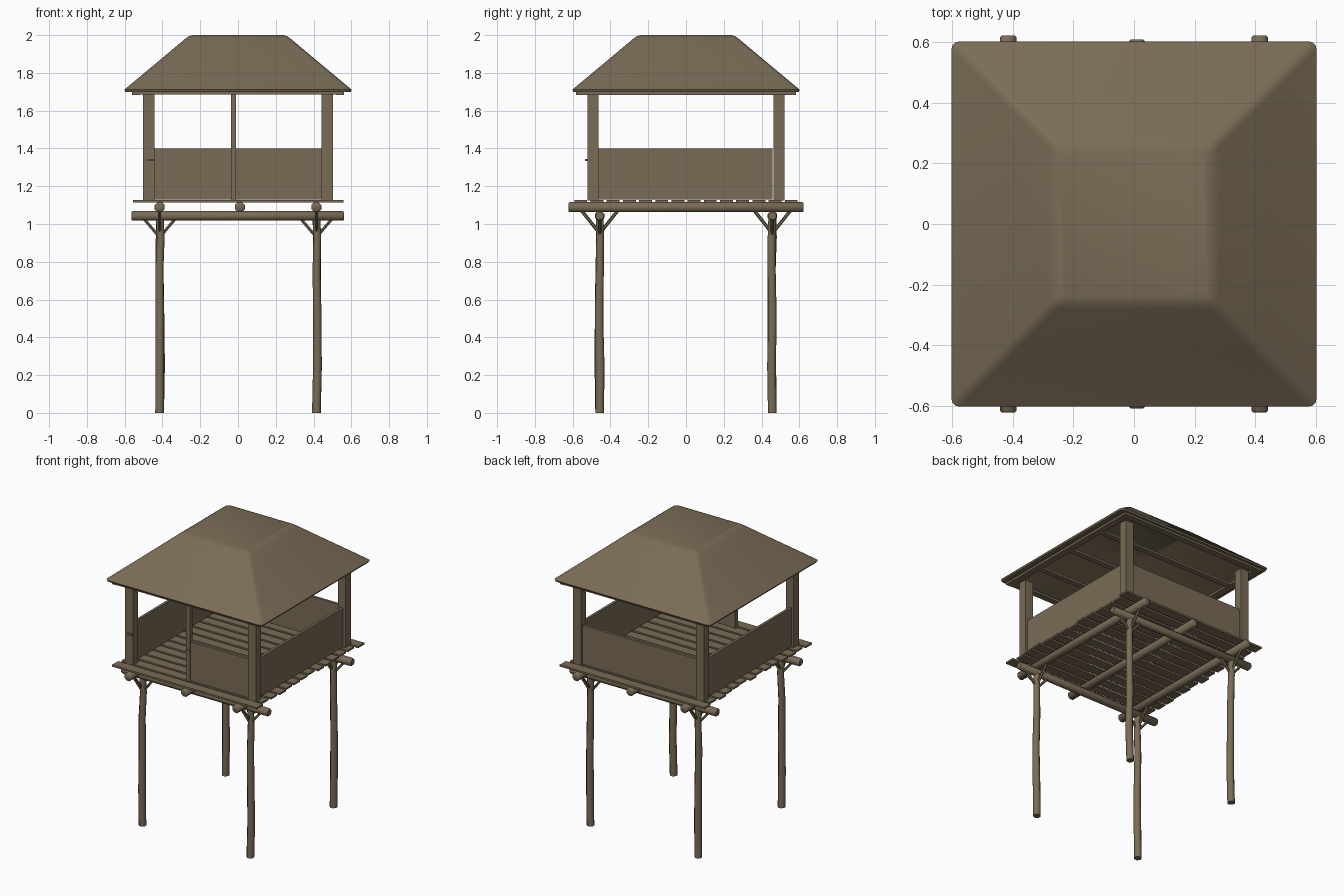
import bpy, bmesh, math, random
from mathutils import Vector

if "Cube" in bpy.data.objects:
    bpy.data.objects.remove(bpy.data.objects["Cube"])

random.seed(4)
wood = bpy.data.materials.new("weathered brown wood")
wood.diffuse_color = (0.195, 0.15, 0.093, 1)
wood.use_nodes = True
wood.node_tree.nodes["Principled BSDF"].inputs["Base Color"].default_value = wood.diffuse_color


def finish(name, bm, smooth=None):
    bmesh.ops.recalc_face_normals(bm, faces=bm.faces)
    me = bpy.data.meshes.new(name)
    bm.to_mesh(me)
    bm.free()
    me.materials.append(wood)
    ob = bpy.data.objects.new(name, me)
    bpy.context.collection.objects.link(ob)
    if smooth:
        bpy.ops.object.select_all(action='DESELECT')
        ob.select_set(True)
        bpy.context.view_layer.objects.active = ob
        bpy.ops.object.shade_smooth_by_angle(angle=math.radians(smooth))
    return ob


def box(name, x0, x1, y0, y1, z0, z1):
    bm = bmesh.new()
    bmesh.ops.create_cube(bm, size=1)
    for v in bm.verts:
        v.co = Vector(((x0 + x1) / 2 + v.co.x * (x1 - x0),
                       (y0 + y1) / 2 + v.co.y * (y1 - y0),
                       (z0 + z1) / 2 + v.co.z * (z1 - z0)))
    return finish(name, bm)


def loft(name, rings, smooth, cap=True, closed=False):
    bm = bmesh.new()
    loops = [[bm.verts.new(p) for p in r] for r in rings]
    pairs = list(zip(loops, loops[1:]))
    if closed:
        pairs.append((loops[-1], loops[0]))
    for a, b in pairs:
        n = len(a)
        for i in range(n):
            bm.faces.new((a[i], a[(i + 1) % n], b[(i + 1) % n], b[i]))
    if cap:
        bm.faces.new(loops[0])
        bm.faces.new(loops[-1])
    return finish(name, bm, smooth)


def log(name, path, radii, sides=8):
    """Round pole along a list of points, one radius per point."""
    pts = [Vector(p) for p in path]
    d = (pts[-1] - pts[0]).normalized()
    u = d.cross(Vector((0, 1, 0)) if abs(d.z) > 0.5 else Vector((0, 0, 1))).normalized()
    w = d.cross(u)
    rings = []
    for p, r in zip(pts, radii):
        rings.append([p + r * (math.cos(a) * u + math.sin(a) * w)
                      for a in [2 * math.pi * (i + 0.5) / sides for i in range(sides)]])
    return loft(name, rings, 50)


def beam(name, a, b, r):
    # straight log with softened ends
    a, b = Vector(a), Vector(b)
    e = (b - a).normalized() * 0.006
    log(name, [a, a + e, b - e, b], [r * 0.8, r, r, r * 0.8])


LX, LY = 0.415, 0.457

# stilts with slight bends, and corner braces
for sx in (-1, 1):
    for sy in (-1, 1):
        x, y = sx * LX, sy * LY
        path = [(x, y, 0)]
        for z in (0.25, 0.5, 0.75, 0.93):
            path.append((x + random.uniform(-0.002, 0.007), y + random.uniform(-0.005, 0.004), z))
        path.append((x, y, 1.05))
        log("stilt", path, [0.025, 0.025, 0.024, 0.023, 0.022, 0.022])
        for d in (-1, 1):
            log("brace_across", [(x, y, 0.93), (x + d * 0.085, y, 1.03)], [0.009, 0.009], 6)
            log("brace_along", [(x, y, 0.95), (x, y + d * 0.095, 1.07)], [0.009, 0.009], 6)

# logs carrying the floor
for sy in (-1, 1):
    beam("cross_log", (-0.565, sy * LY, 1.043), (0.562, sy * LY, 1.043), 0.027)
for x, e in ((-LX, 0.622), (0.01, 0.608), (LX, 0.622)):
    beam("floor_log", (x, -e, 1.089), (x, e, 1.089), 0.029)

# floor planks
N = 14
pitch = 1.2 / N
for i in range(N):
    y = -0.6 + pitch * (i + 0.5)
    j, k = random.uniform(-0.02, 0.005), random.uniform(-0.02, 0.005)
    if i in (0, N - 1):
        j = k = 0.005
    box("floor_plank", -0.55 - j, 0.553 + k, y - 0.034, y + 0.034, 1.115, 1.127)

# corner posts, middle door post
for sx in (-1, 1):
    for sy in (-1, 1):
        x, y = sx * 0.473, sy * 0.492
        box("corner_post", x - 0.03, x + 0.03, y - 0.029, y + 0.029, 1.125, 1.69)
box("door_post", -0.038, -0.01, -0.515, -0.485, 1.125, 1.69)

# half-height walls: both sides, back, and right half of the front
for sx in (-1, 1):
    x = sx * 0.478
    box("side_wall", x - 0.009, x + 0.009, -0.465, 0.458, 1.13, 1.4)
box("back_wall", -0.445, 0.445, 0.487, 0.505, 1.13, 1.4)
box("front_wall", -0.012, 0.445, -0.505, -0.487, 1.13, 1.4)

# door latch pieces
box("latch_bar", -0.48, -0.445, -0.534, -0.518, 1.333, 1.345)
box("latch_catch", -0.038, -0.008, -0.522, -0.512, 1.333, 1.345)

# roof frame and battens
for s in (-1, 1):
    box("eave_board_side", s * 0.54 - 0.022, s * 0.54 + 0.022, -0.583, 0.583, 1.684, 1.699)
    box("eave_board_end", -0.56, 0.56, s * 0.56 - 0.022, s * 0.56 + 0.022, 1.686, 1.701)
for y in (-0.3, 0, 0.3):
    box("roof_batten", -0.56, 0.56, y - 0.02, y + 0.02, 1.686, 1.7)


# hollow hipped roof with a flat top
def ring(h, z, r):
    pts = []
    for q in range(4):
        cx, cy = ((1, 1), (-1, 1), (-1, -1), (1, -1))[q]
        for i in range(4):
            a = math.pi / 2 * (q + i / 3)
            pts.append((cx * (h - r) + r * math.cos(a), cy * (h - r) + r * math.sin(a), z))
    return pts


loft("roof", [ring(0.235, 1.975, 0.02), ring(0.57, 1.7, 0.02), ring(0.597, 1.7, 0.022),
              ring(0.602, 1.711, 0.025), ring(0.44, 1.846, 0.025), ring(0.28, 1.98, 0.025),
              ring(0.262, 1.993, 0.022), ring(0.24, 2.0, 0.02)], 50)
